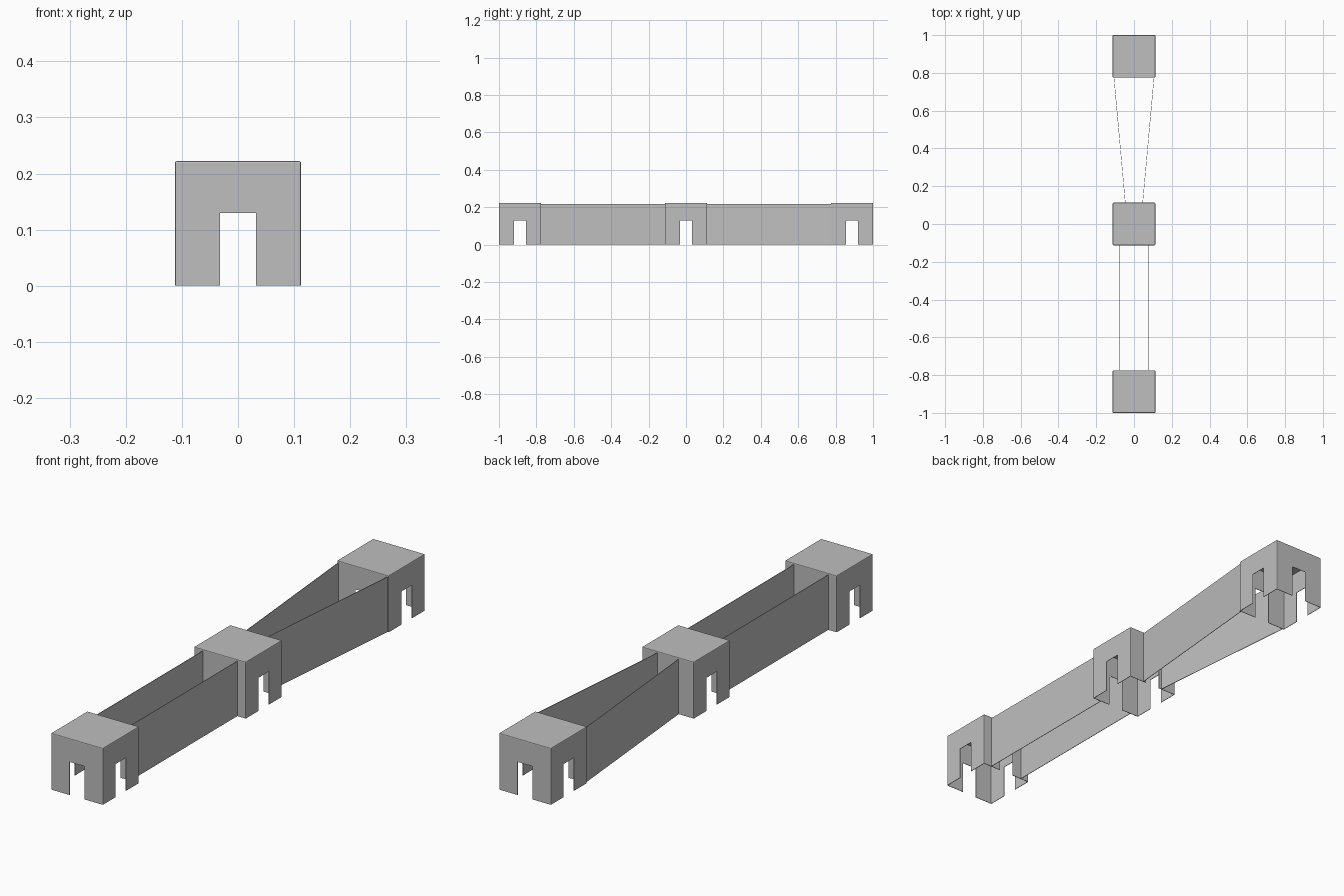
import bpy
import bmesh
from mathutils import Vector

old = bpy.data.objects.get("Cube")
if old:
    bpy.data.objects.remove(old, do_unlink=True)

HALF = 0.1125      # half width of a cap
HEIGHT = 0.222     # cap height
SLOT = 0.0325      # half width of the slots
SLOT_TOP = 0.13
PANEL_TOP = 0.216
THICK = 0.002

grey = bpy.data.materials.new("plain_grey")
grey.use_nodes = True
color = (0.52, 0.52, 0.52, 1)
grey.diffuse_color = color
grey.node_tree.nodes["Principled BSDF"].inputs["Base Color"].default_value = color


def add_object(name, bm, location=(0, 0, 0), offset=-1):
    """Turn a sheet into a thin solid object."""
    mesh = bpy.data.meshes.new(name)
    bm.to_mesh(mesh)
    bm.free()
    mesh.materials.append(grey)
    obj = bpy.data.objects.new(name, mesh)
    obj.location = location
    bpy.context.collection.objects.link(obj)
    solid = obj.modifiers.new("thickness", "SOLIDIFY")
    solid.thickness = THICK
    solid.offset = offset
    return obj


def everything(bm):
    return bm.verts[:] + bm.edges[:] + bm.faces[:]


def add_cap(name, y):
    """Hollow square cap, open below, with a slot in each side."""
    bm = bmesh.new()
    bmesh.ops.create_cube(bm, size=1)
    bmesh.ops.scale(bm, vec=(2 * HALF, 2 * HALF, HEIGHT), verts=bm.verts)
    bmesh.ops.translate(bm, vec=(0, 0, HEIGHT / 2), verts=bm.verts)
    floor = [f for f in bm.faces if f.normal.z < -0.5]
    bmesh.ops.delete(bm, geom=floor, context="FACES")
    # Slice along the slot outlines, then remove the slot faces
    cuts = [((0, 0, SLOT_TOP), (0, 0, 1))]
    for side in (-SLOT, SLOT):
        cuts += [((side, 0, 0), (1, 0, 0)), ((0, side, 0), (0, 1, 0))]
    for point, normal in cuts:
        bmesh.ops.bisect_plane(bm, geom=everything(bm), plane_co=point, plane_no=normal)
    slots = []
    for face in bm.faces:
        c = face.calc_center_median()
        if c.z < SLOT_TOP and min(abs(c.x), abs(c.y)) < SLOT:
            slots.append(face)
    bmesh.ops.delete(bm, geom=slots, context="FACES")
    bmesh.ops.dissolve_limit(bm, angle_limit=0.02, verts=bm.verts, edges=bm.edges)
    # Soften the folded edges
    folds = [e for e in bm.edges if len(e.link_faces) == 2]
    bmesh.ops.bevel(bm, geom=folds, offset=0.003, segments=2, profile=0.5, affect="EDGES")
    bm.normal_update()
    return add_object(name, bm, (0, y, 0))


def add_panel(name, start, end):
    """Upright sheet between two points on the ground."""
    bm = bmesh.new()
    (x0, y0), (x1, y1) = start, end
    corners = [(x0, y0, 0), (x1, y1, 0), (x1, y1, PANEL_TOP), (x0, y0, PANEL_TOP)]
    bm.faces.new([bm.verts.new(Vector(c)) for c in corners])
    bm.normal_update()
    return add_object(name, bm, offset=0)


# Caps
far = 1 - HALF
for name, y in (("front_cap", -far), ("middle_cap", 0), ("back_cap", far)):
    add_cap(name, y)

# Side panels: parallel at the front, spreading towards the back
for side, sign in (("left", 1), ("right", -1)):
    add_panel(f"front_panel_{side}", (sign * 0.075, HALF - far), (sign * 0.075, -HALF))
    add_panel(f"back_panel_{side}", (sign * 0.046, HALF), (sign * 0.106, far - HALF))
